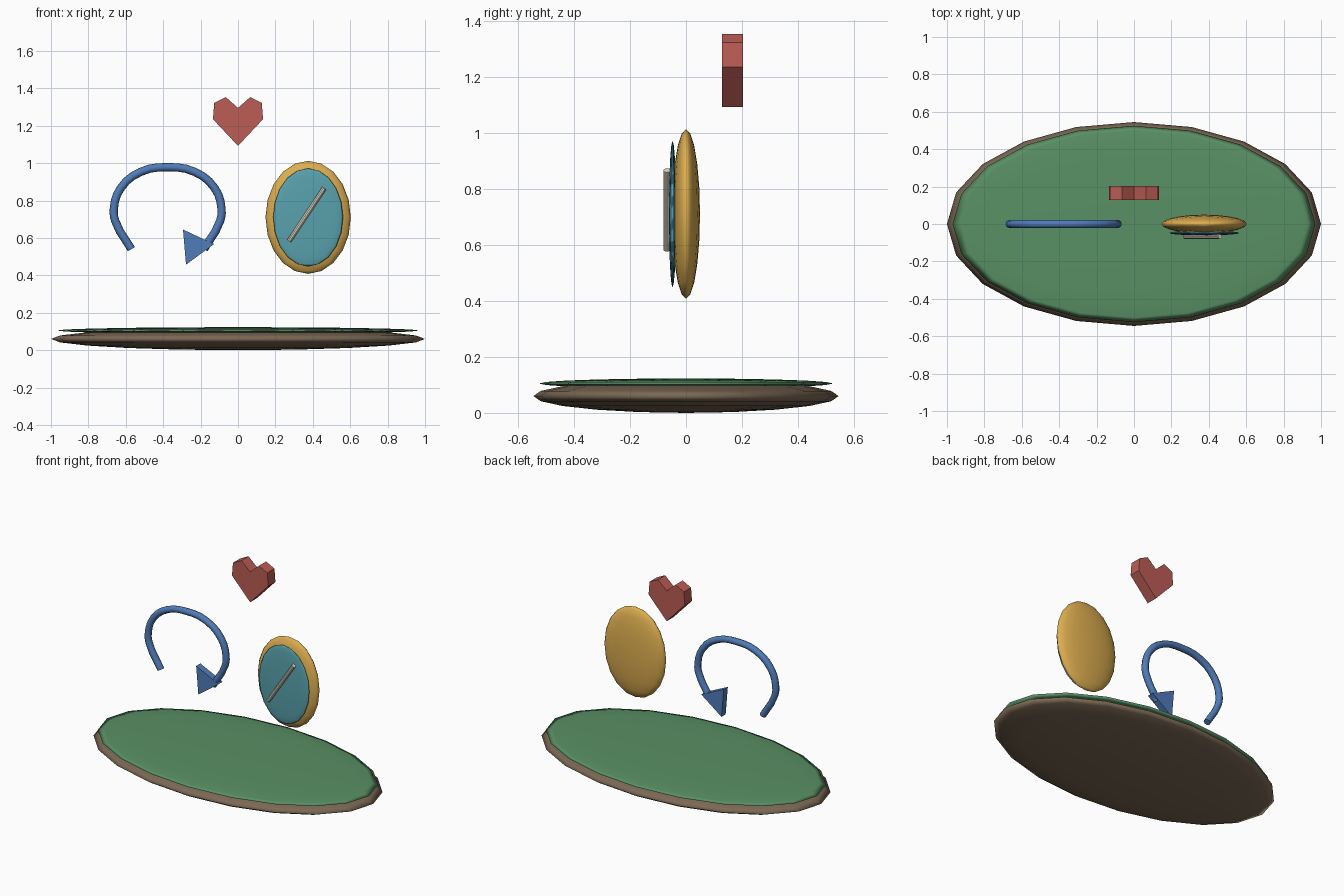
import bpy, bmesh
from mathutils import Vector

if "Cube" in bpy.data.objects:
    bpy.data.objects.remove(bpy.data.objects["Cube"])


def material(name, rgb):
    m = bpy.data.materials.new(name)
    m.diffuse_color = (*rgb, 1)
    m.use_nodes = True
    m.node_tree.nodes["Principled BSDF"].inputs["Base Color"].default_value = m.diffuse_color
    return m


BROWN = material("earth", (0.20, 0.14, 0.09))
GREEN = material("grass", (0.10, 0.28, 0.13))
GOLD = material("gold", (0.72, 0.42, 0.08))
TEAL = material("teal", (0.10, 0.36, 0.42))
CREAM = material("cream", (0.75, 0.71, 0.58))
BLUE = material("blue", (0.08, 0.20, 0.48))
RED = material("red", (0.50, 0.11, 0.09))


def ellipsoid(name, loc, radii, mat):
    bpy.ops.mesh.primitive_uv_sphere_add(segments=20, ring_count=10, radius=1, location=loc)
    ob = bpy.context.object
    ob.name = name
    ob.scale = radii
    bpy.ops.object.transform_apply(location=False, rotation=False, scale=True)
    bpy.ops.object.shade_smooth()
    ob.data.materials.append(mat)


def plate(name, outline, y0, y1, mat):
    """Extrude an x-z outline from y0 to y1."""
    bm = bmesh.new()
    face = bm.faces.new([bm.verts.new((x, y0, z)) for x, z in outline])
    ext = bmesh.ops.extrude_face_region(bm, geom=[face], use_keep_orig=True)
    verts = [v for v in ext["geom"] if isinstance(v, bmesh.types.BMVert)]
    bmesh.ops.translate(bm, verts=verts, vec=(0, y1 - y0, 0))
    bmesh.ops.recalc_face_normals(bm, faces=bm.faces)
    me = bpy.data.meshes.new(name)
    bm.to_mesh(me)
    bm.free()
    me.materials.append(mat)
    bpy.context.collection.objects.link(bpy.data.objects.new(name, me))


# Oval ground: brown body with a green top
ellipsoid("ground_base", (0, 0, 0.06), (1.0, 0.545, 0.06), BROWN)
ellipsoid("ground_top", (0, 0, 0.105), (0.97, 0.525, 0.018), GREEN)

# Hand mirror: gold frame, teal glass
ellipsoid("mirror_frame", (0.375, 0, 0.71), (0.228, 0.05, 0.302), GOLD)
ellipsoid("mirror_glass", (0.375, -0.048, 0.71), (0.187, 0.013, 0.262), TEAL)

# Diagonal glint on the glass
a, b = Vector((0.273, -0.068, 0.583)), Vector((0.461, -0.068, 0.866))
bpy.ops.mesh.primitive_cylinder_add(vertices=10, radius=0.013, depth=(b - a).length, location=(a + b) / 2)
glint = bpy.context.object
glint.name = "glass_glint"
glint.rotation_euler = (b - a).to_track_quat("Z", "Y").to_euler()
bpy.ops.object.shade_smooth_by_angle()
glint.data.materials.append(CREAM)

# Curved arrow shaft: half the arc, mirrored about its middle
cx = -0.376
half = [(0.194, 0.54), (0.28, 0.69), (0.288, 0.755), (0.252, 0.865), (0.145, 0.953)]
path = [(cx - d, z) for d, z in half] + [(cx, 0.978)] + [(cx + d, z) for d, z in reversed(half)]
cu = bpy.data.curves.new("arrow_shaft", "CURVE")
cu.dimensions = "3D"
cu.bevel_depth = 0.022
cu.bevel_resolution = 2
cu.resolution_u = 3
cu.use_fill_caps = True
sp = cu.splines.new("BEZIER")
sp.bezier_points.add(len(path) - 1)
for p, (x, z) in zip(sp.bezier_points, path):
    p.co = (x, 0, z)
    p.handle_left_type = p.handle_right_type = "AUTO"
cu.materials.append(BLUE)
bpy.context.collection.objects.link(bpy.data.objects.new("arrow_shaft", cu))

# Arrow head
plate("arrow_head", [(-0.294, 0.645), (-0.278, 0.457), (-0.128, 0.567)], -0.022, 0.022, BLUE)

# Heart
right = [(0.065, 1.353), (0.127, 1.322), (0.134, 1.235)]
outline = [(0, 1.295)] + right + [(0, 1.092)] + [(-x, z) for x, z in reversed(right)]
plate("heart", outline, 0.128, 0.204, RED)
